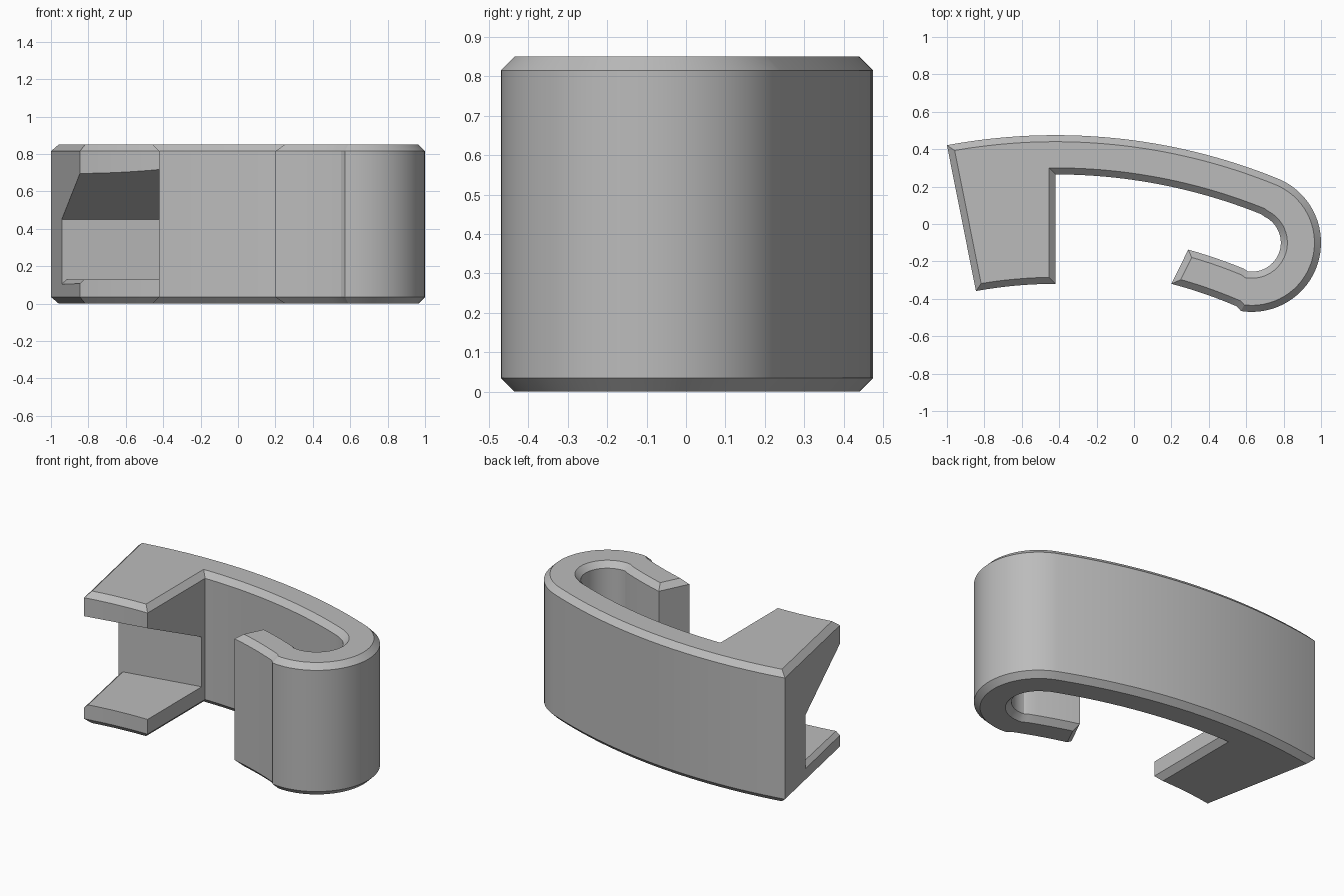
import bpy, bmesh, math
from mathutils import Vector

if "Cube" in bpy.data.objects:
    bpy.data.objects.remove(bpy.data.objects["Cube"], do_unlink=True)

HEIGHT, CHAMFER = 0.85, 0.035
BOW = Vector((-0.42, -2.685))    # centre of the long bowed curves
BEND = Vector((0.63, -0.1))      # centre of the hook bend

grey = bpy.data.materials.new("plain_grey")
grey.use_nodes = True
colour = (0.5, 0.5, 0.5, 1)
grey.diffuse_color = colour
grey.node_tree.nodes["Principled BSDF"].inputs["Base Color"].default_value = colour


def bow(radius, x0, x1, n):
    """Points of a bowed curve between two x positions."""
    xs = [x0 + (x1 - x0) * i / n for i in range(n + 1)]
    return [Vector((x, BOW.y + math.sqrt(radius ** 2 - (x - BOW.x) ** 2))) for x in xs]


def bend(radius, a0, a1, n):
    """Points of the hook bend between two angles in degrees."""
    angles = [math.radians(a0 + (a1 - a0) * i / n) for i in range(n + 1)]
    return [BEND + radius * Vector((math.cos(a), math.sin(a))) for a in angles]


def prism(name, points, direction):
    """Extrude a closed 3D outline along a direction."""
    bm = bmesh.new()
    face = bm.faces.new([bm.verts.new(p) for p in points])
    swept = bmesh.ops.extrude_face_region(bm, geom=[face])["geom"]
    bmesh.ops.translate(bm, vec=direction,
                        verts=[v for v in swept if isinstance(v, bmesh.types.BMVert)])
    bmesh.ops.recalc_face_normals(bm, faces=bm.faces)
    mesh = bpy.data.meshes.new(name)
    bm.to_mesh(mesh)
    bm.free()
    mesh.materials.append(grey)
    obj = bpy.data.objects.new(name, mesh)
    bpy.context.collection.objects.link(obj)
    return obj


# Clip body: bowed back, hooked end, return lip and end block
outline = (bow(3.16, -1, 0.78, 32) + bend(0.37, 64, -99, 32)
           + bow(2.445, 0.55, 0.2, 6) + bow(2.645, 0.29, 0.59, 6)
           + bend(0.155, -98, 64, 24) + bow(2.95, 0.68, -0.42, 24)
           + bow(2.365, -0.42, -0.845, 8))
clip = prism("clip_body", [p.to_3d() for p in outline], Vector((0, 0, HEIGHT)))

# Chamfer along the top and bottom rims
bm = bmesh.new()
bm.from_mesh(clip.data)
rims = [e for e in bm.edges if abs(e.verts[0].co.z - e.verts[1].co.z) < 0.001]
bmesh.ops.bevel(bm, geom=rims, offset=CHAMFER, offset_type='OFFSET', segments=1,
                profile=0.5, affect='EDGES', clamp_overlap=False)
bm.to_mesh(clip.data)
bm.free()

# Slot cutters, square to the slanted end of the block
corner = Vector((-0.945, 0.13, 0))
along = Vector((0.982, 0.189, 0))
outward = Vector((0.189, -0.982, 0))
up = Vector((0, 0, 1))

slot_profile = [(0, 0.13), (0, 0.45), (0.75, 0.82), (0.75, 0.13)]
slot = prism("slot_cutter",
             [corner - 0.15 * along + v * outward + z * up for v, z in slot_profile],
             0.75 * along)
edge_profile = [(-0.05, 0.16), (0.063, 0.16), (-0.05, 0.055)]
edge = prism("floor_edge_cutter",
             [corner + u * along + z * up for u, z in edge_profile],
             0.75 * outward)

for cutter in (slot, edge):
    cut = clip.modifiers.new(cutter.name, 'BOOLEAN')
    cut.operation, cut.solver, cut.object = 'DIFFERENCE', 'EXACT', cutter
    cutter.hide_render = True
    cutter.hide_set(True)

# Apply the cuts, then shade the curves smooth
bpy.ops.object.select_all(action='DESELECT')
clip.select_set(True)
bpy.context.view_layer.objects.active = clip
for name in [m.name for m in clip.modifiers]:
    bpy.ops.object.modifier_apply(modifier=name)
for cutter in (slot, edge):
    bpy.data.objects.remove(cutter, do_unlink=True)
bpy.ops.object.shade_smooth_by_angle(angle=math.radians(25))
